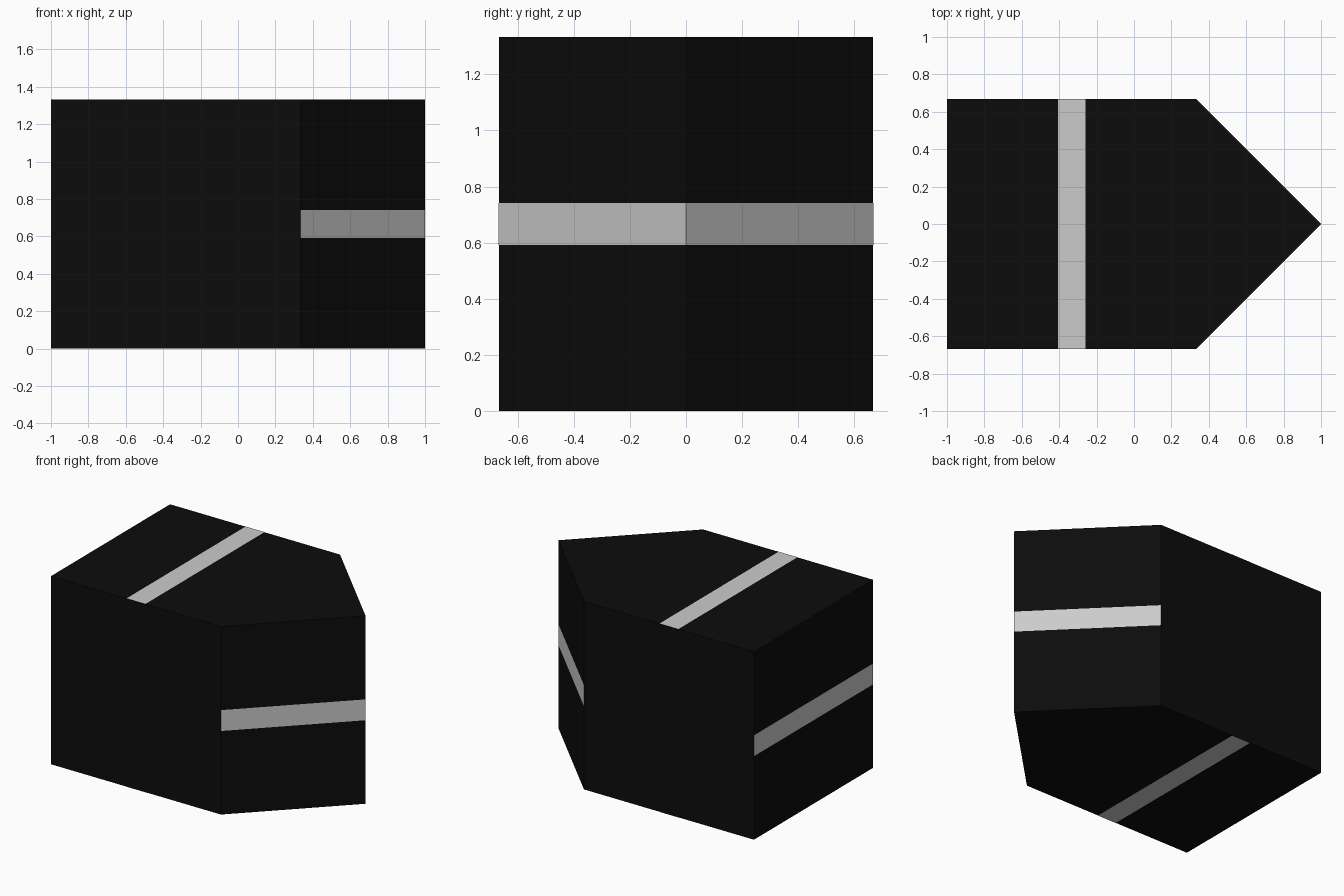
import bpy, bmesh
from mathutils import Vector

if "Cube" in bpy.data.objects:
    bpy.data.objects.remove(bpy.data.objects["Cube"])

H, W = 1.333, 0.667          # body height and half depth
EPS = 0.001                  # stripes sit just proud of the body


def material(name, v):
    m = bpy.data.materials.new(name)
    m.diffuse_color = (v, v, v, 1)
    m.use_nodes = True
    m.node_tree.nodes["Principled BSDF"].inputs["Base Color"].default_value = m.diffuse_color
    return m


def add_object(name, bm, mat):
    mesh = bpy.data.meshes.new(name)
    bm.to_mesh(mesh)
    bm.free()
    mesh.materials.append(mat)
    obj = bpy.data.objects.new(name, mesh)
    bpy.context.collection.objects.link(obj)


def stripe(name, a, b, width, normal):
    """Flat band from a to b, widened along `width`, facing `normal`."""
    a, b, w, n = (Vector(v) for v in (a, b, width, normal))
    off = n.normalized() * EPS
    bm = bmesh.new()
    f = bm.faces.new([bm.verts.new(p + off) for p in (a - w, b - w, b + w, a + w)])
    f.normal_update()
    if f.normal.dot(n) < 0:
        f.normal_flip()
    add_object(name, bm, light)


dark = material("dark", 0.0037)
light = material("light", 0.8)

# Body: five-sided block with a pointed end
bm = bmesh.new()
outline = [(-1, -W), (0.333, -W), (1, 0), (0.333, W), (-1, W)]
base = bm.faces.new([bm.verts.new((x, y, 0)) for x, y in outline])
top = bmesh.ops.extrude_face_region(bm, geom=[base])["geom"]
bmesh.ops.translate(bm, vec=(0, 0, H),
                    verts=[v for v in top if isinstance(v, bmesh.types.BMVert)])
bmesh.ops.recalc_face_normals(bm, faces=bm.faces)
add_object("pointed_body", bm, dark)

# Horizontal stripes at mid height: both slanted faces and the flat end
mid, up = H / 2, (0, 0, 0.074)
for side, s in (("front", -1), ("back", 1)):
    stripe(side + "_slanted_stripe", (0.333, s * W, mid), (1, 0, mid), up, (1, s, 0))
stripe("end_stripe", (-1, -W, mid), (-1, W, mid), up, (-1, 0, 0))

# Cross stripes on the top and the underside
for side, z, n in (("top", H, 1), ("bottom", 0, -1)):
    stripe(side + "_stripe", (-0.333, -W, z), (-0.333, W, z), (0.074, 0, 0), (0, 0, n))
